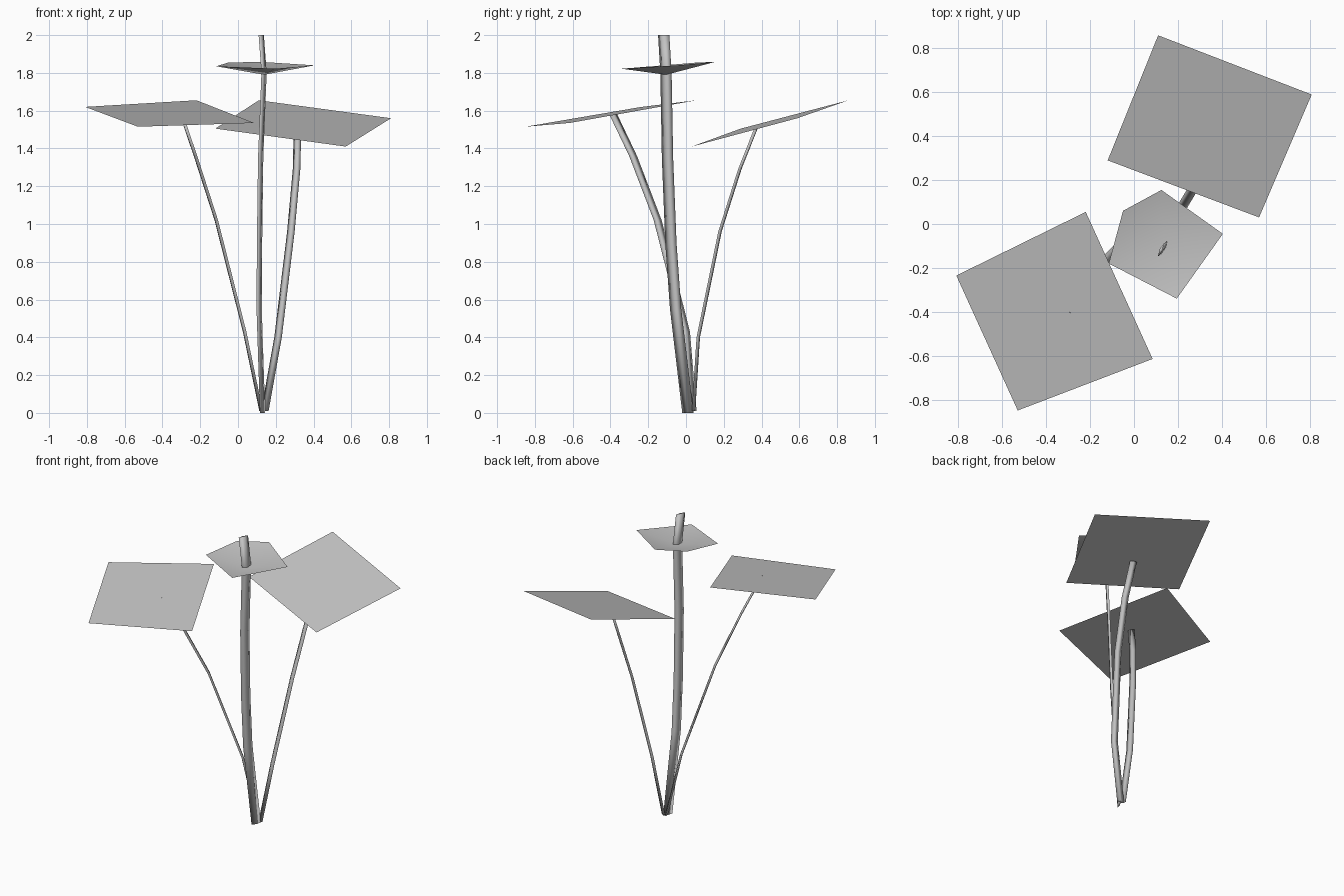
import bpy, bmesh
from mathutils import Vector

cube = bpy.data.objects.get("Cube")
if cube:
    bpy.data.objects.remove(cube, do_unlink=True)

grey = bpy.data.materials.new("plain grey")
grey.use_nodes = True
colour = (0.55, 0.55, 0.55, 1)
grey.diffuse_color = colour
grey.node_tree.nodes["Principled BSDF"].inputs["Base Color"].default_value = colour


def add_object(name, bm, smooth):
    mesh = bpy.data.meshes.new(name)
    for face in bm.faces:
        face.smooth = smooth
    bm.to_mesh(mesh)
    bm.free()
    mesh.materials.append(grey)
    bpy.context.collection.objects.link(bpy.data.objects.new(name, mesh))


def stem(name, path, across, width, thick):
    """Flattened stalk with a lens section swept along a path."""
    bm = bmesh.new()
    side = Vector(across).normalized()
    normal = Vector((-side.y, side.x, 0))
    offsets = [side * width / 2, normal * thick / 2, -side * width / 2, -normal * thick / 2]
    rings = [[bm.verts.new(Vector(p) + o) for o in offsets] for p in path]
    for low, high in zip(rings, rings[1:]):
        for i in range(4):
            j = (i + 1) % 4
            bm.faces.new((low[i], low[j], high[j], high[i]))
    bm.faces.new(rings[0][::-1])
    bm.faces.new(rings[-1])
    add_object(name, bm, True)


def leaf(name, corners, centre=None):
    """Flat sheet, or a shallow cup when a centre point is given."""
    bm = bmesh.new()
    rim = [bm.verts.new(c) for c in corners]
    if centre:
        hub = bm.verts.new(centre)
        for a, b in zip(rim, rim[1:] + rim[:1]):
            bm.faces.new((hub, a, b))
    else:
        bm.faces.new(rim)
    add_object(name, bm, centre is not None)


# Stalks
stem("centre_stem",
     [(0.13, 0.01, 0), (0.112, -0.055, 0.55), (0.114, -0.08, 0.9), (0.12, -0.098, 1.35),
      (0.138, -0.106, 1.8), (0.123, -0.118, 2)],
     (0.42, 0.9, 0), 0.066, 0.014)
stem("left_stem",
     [(0.142, 0.04, 0.01), (0.212, 0.065, 0.4), (0.28, 0.18, 0.96), (0.31, 0.285, 1.29),
      (0.315, 0.37, 1.505)],
     (0.87, -0.4, 0), 0.044, 0.018)
stem("right_stem",
     [(0.122, 0.035, 0.01), (0.035, 0.0, 0.43), (-0.115, -0.15, 1.02), (-0.225, -0.28, 1.36),
      (-0.3, -0.385, 1.58)],
     (0.4, -0.9, 0), 0.046, 0.016)

# Leaf sheets, wound so that they face up
leaf("left_leaf", [(-0.12, 0.29, 1.505), (0.57, 0.03, 1.41),
                   (0.81, 0.59, 1.56), (0.11, 0.86, 1.655)])
leaf("right_leaf", [(-0.81, -0.235, 1.62), (-0.53, -0.85, 1.515),
                    (0.085, -0.615, 1.535), (-0.22, 0.055, 1.655)])

# Shallow cup around the centre stalk
leaf("centre_cup", [(-0.115, -0.18, 1.835), (0.195, -0.34, 1.822), (0.405, -0.045, 1.84),
                    (0.125, 0.155, 1.858), (-0.05, 0.06, 1.855)], (0.138, -0.105, 1.79))
